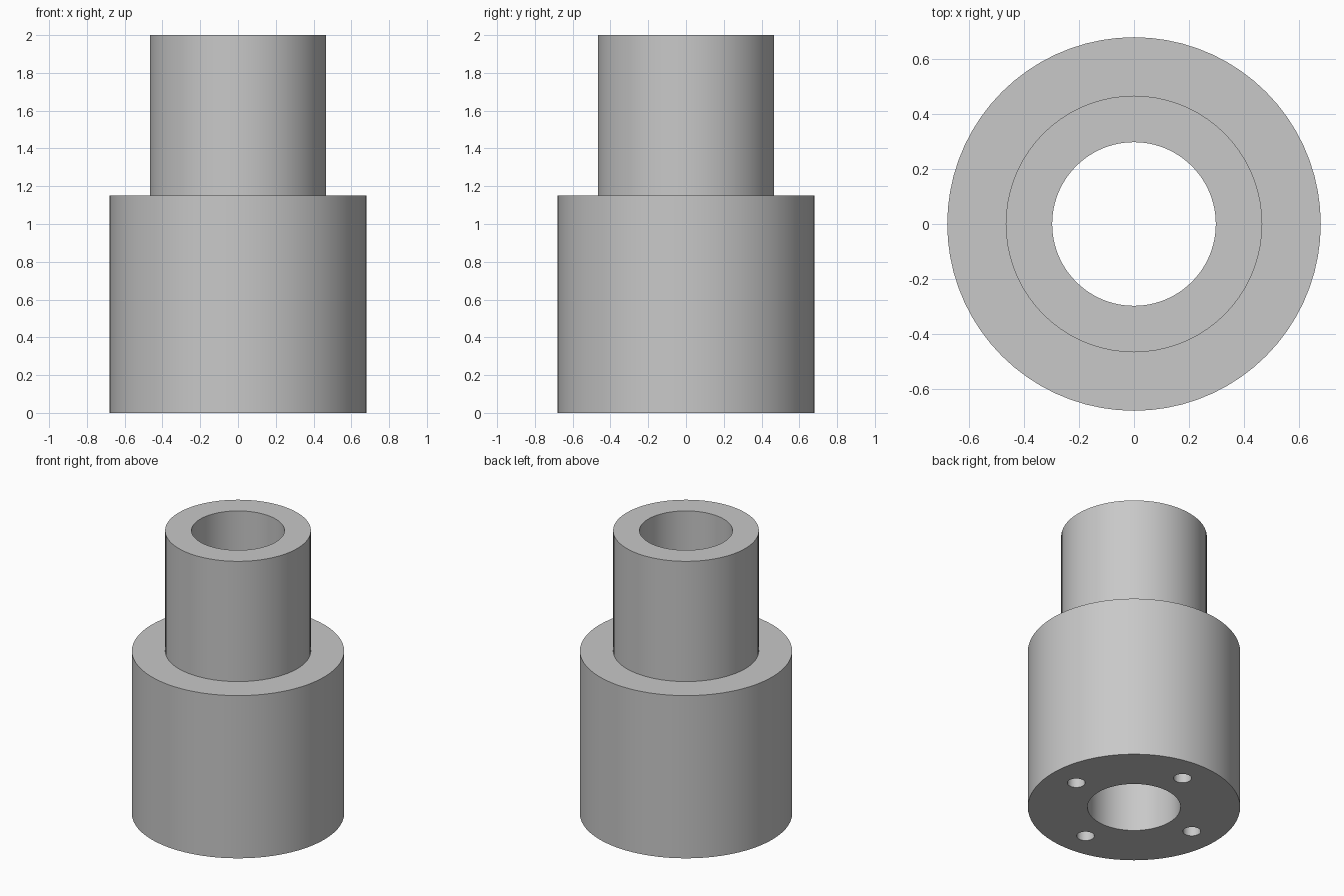
import bpy
import bmesh
import math

cube = bpy.data.objects.get("Cube")
if cube:
    bpy.data.objects.remove(cube, do_unlink=True)

SEGMENTS = 72
BASE_R, NECK_R, BORE_R = 0.68, 0.467, 0.298
SHOULDER_Z, TOP_Z = 1.15, 2.0
HOLE_R, HOLE_RING, HOLE_DEPTH = 0.057, 0.483, 0.4

grey = bpy.data.materials.new("light grey metal")
grey.use_nodes = True
colour = (0.58, 0.58, 0.58, 1)
grey.diffuse_color = colour
grey.node_tree.nodes["Principled BSDF"].inputs["Base Color"].default_value = colour


def revolve(name, profile):
    """Turn a closed (radius, height) profile around the z axis."""
    bm = bmesh.new()
    verts = [bm.verts.new((r, 0, z)) for r, z in profile]
    edges = [bm.edges.new((verts[i - 1], verts[i])) for i in range(len(verts))]
    bmesh.ops.spin(bm, geom=verts + edges, cent=(0, 0, 0), axis=(0, 0, 1),
                   angle=math.tau, steps=SEGMENTS)
    bmesh.ops.remove_doubles(bm, verts=bm.verts[:], dist=0.0001)
    bmesh.ops.recalc_face_normals(bm, faces=bm.faces[:])
    mesh = bpy.data.meshes.new(name)
    bm.to_mesh(mesh)
    bm.free()
    mesh.materials.append(grey)
    obj = bpy.data.objects.new(name, mesh)
    bpy.context.collection.objects.link(obj)
    return obj


# Stepped sleeve with a through bore
sleeve = revolve("stepped_sleeve", [
    (BORE_R, 0), (BASE_R, 0), (BASE_R, SHOULDER_Z),
    (NECK_R, SHOULDER_Z), (NECK_R, TOP_Z), (BORE_R, TOP_Z)])

# Ring of four blind holes in the underside
cutter_mesh = bpy.data.meshes.new("hole_cutter")
bm = bmesh.new()
for i in range(4):
    angle = i * math.pi / 2
    made = bmesh.ops.create_cone(bm, cap_ends=True, segments=32, radius1=HOLE_R,
                                 radius2=HOLE_R, depth=2 * HOLE_DEPTH)
    bmesh.ops.translate(bm, verts=made["verts"], vec=(
        HOLE_RING * math.cos(angle), HOLE_RING * math.sin(angle), 0))
bm.to_mesh(cutter_mesh)
bm.free()
cutter_mesh.materials.append(grey)
cutter = bpy.data.objects.new("hole_cutter", cutter_mesh)
cutter.hide_render = True
bpy.context.collection.objects.link(cutter)

# Cut the holes, then drop the cutter
cut = sleeve.modifiers.new("mounting holes", 'BOOLEAN')
cut.operation = 'DIFFERENCE'
cut.solver = 'EXACT'
cut.object = cutter
bpy.ops.object.select_all(action='DESELECT')
bpy.context.view_layer.objects.active = sleeve
sleeve.select_set(True)
bpy.ops.object.modifier_apply(modifier=cut.name)
bpy.data.objects.remove(cutter, do_unlink=True)

# Smooth walls with crisp rims
bpy.ops.object.shade_smooth_by_angle(angle=math.radians(30))
